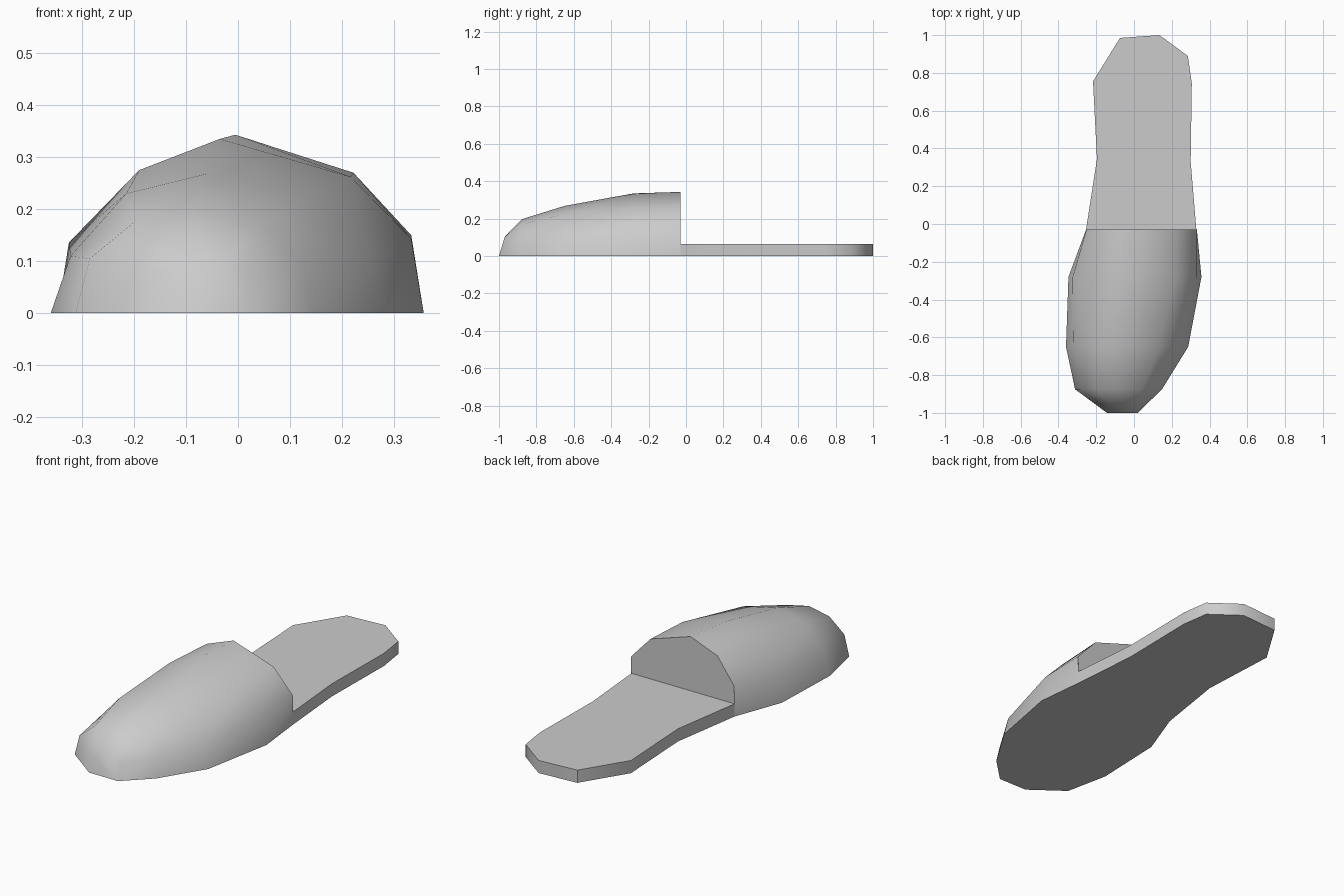
import bpy, bmesh

if "Cube" in bpy.data.objects:
    bpy.data.objects.remove(bpy.data.objects["Cube"])

SOLE_H = 0.065
BACK_Y = -0.03


def finish(bm, name, angle):
    bmesh.ops.recalc_face_normals(bm, faces=bm.faces[:])
    mesh = bpy.data.meshes.new(name)
    bm.to_mesh(mesh)
    bm.free()
    obj = bpy.data.objects.new(name, mesh)
    bpy.context.collection.objects.link(obj)
    bpy.ops.object.select_all(action='DESELECT')
    obj.select_set(True)
    bpy.context.view_layer.objects.active = obj
    bpy.ops.object.shade_smooth_by_angle(angle=angle)
    return obj


# Heel sole: flat slab behind the upper, open where it joins the upper
heel = [(-0.254, BACK_Y), (0.33, BACK_Y), (0.30, 0.33), (0.306, 0.745),
        (0.285, 0.89), (0.135, 1.0), (-0.074, 0.985), (-0.217, 0.755),
        (-0.196, 0.345)]
bm = bmesh.new()
low = [bm.verts.new((x, y, 0)) for x, y in heel]
high = [bm.verts.new((x, y, SOLE_H)) for x, y in heel]
bm.faces.new(low)
bm.faces.new(high)
for i in range(1, len(heel)):
    j = (i + 1) % len(heel)
    bm.faces.new((low[i], low[j], high[j], high[i]))
finish(bm, "heel_sole", 0.87)

# Upper: arched cross-sections (x, z) lofted from the opening to the toe
sections = [
    (BACK_Y, [(-0.254, 0), (-0.252, 0.155), (-0.157, 0.285), (-0.005, 0.343),
              (0.222, 0.27), (0.333, 0.15), (0.33, 0)]),
    (-0.28, [(-0.347, 0), (-0.325, 0.136), (-0.19, 0.275), (-0.035, 0.335),
             (0.217, 0.262), (0.333, 0.143), (0.357, 0)]),
    (-0.65, [(-0.36, 0), (-0.322, 0.11), (-0.215, 0.23), (-0.06, 0.268),
             (0.13, 0.225), (0.26, 0.1), (0.287, 0)]),
    (-0.875, [(-0.312, 0), (-0.285, 0.105), (-0.2, 0.175), (-0.085, 0.198),
              (0.04, 0.17), (0.125, 0.09), (0.148, 0)]),
    (-1.0, [(-0.143, 0), (-0.137, 0.08), (-0.105, 0.1), (-0.06, 0.106),
            (-0.02, 0.1), (0.012, 0.08), (0.02, 0)]),
]
bm = bmesh.new()
rings = []
for y, pts in sections:
    # the toe tip leans back as it rises
    lean = 0.3 if y == -1.0 else 0.0
    rings.append([bm.verts.new((x, y + lean * z, z)) for x, z in pts])
for a, b in zip(rings, rings[1:]):
    for i in range(7):
        j = (i + 1) % 7
        bm.faces.new((a[i], a[j], b[j], b[i]))
bm.faces.new(rings[-1])

# Flat wall closing the opening, standing on the heel sole
foot = [bm.verts.new((x, BACK_Y, SOLE_H)) for x in (0.331, -0.253)]
bm.faces.new(rings[0][1:6] + foot)
finish(bm, "upper", 0.87)
